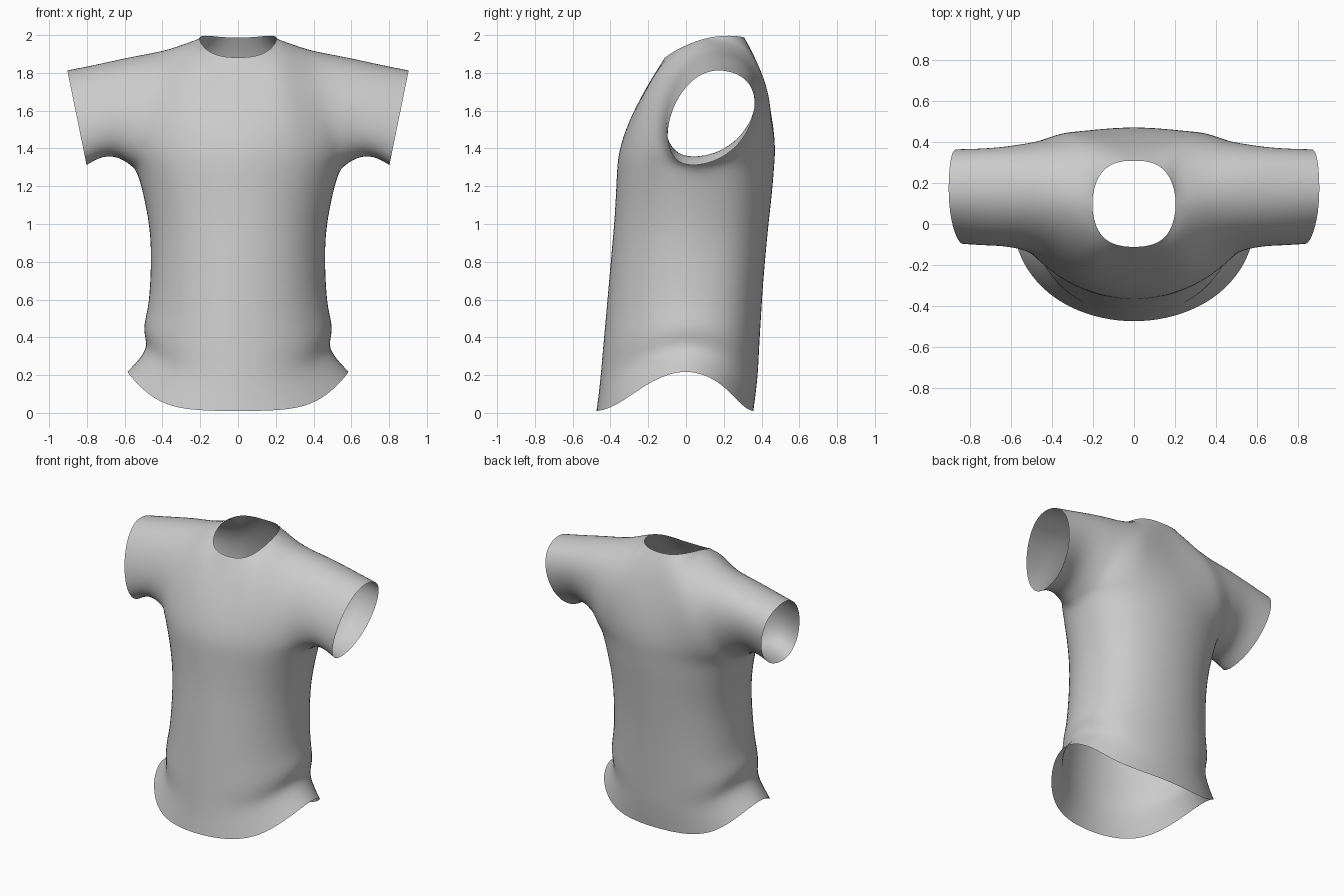
import bpy, bmesh, math
from mathutils import Vector
from mathutils.geometry import interpolate_bezier

cube = bpy.data.objects.get("Cube")
if cube:
    bpy.data.objects.remove(cube)

# Torso rings: side z, centre z, half width, front y, side y, back y
RINGS = [
    (1.29, 1.30, .55, -.37, .05, .47),
    (1.17, 1.17, .515, -.375, .05, .46),
    (1.00, 1.00, .48, -.385, .04, .44),
    (.85, .84, .47, -.40, .03, .425),
    (.70, .67, .475, -.415, .03, .41),
    (.56, .50, .485, -.43, .02, .40),
    (.45, .34, .52, -.445, .02, .39),
    (.37, .22, .485, -.455, .01, .385),
    (.30, .12, .535, -.465, 0, .375),
    (.24, .01, .60, -.48, 0, .36),
]
ANGLES = [0, 16, 32, 48, 68, 90]
ARMPIT = len(ANGLES) - 1

# Top edge: neck rim (front and back), then the shoulder line to the cuff
NECK = {
    "front": [(0, -.115, 1.88), (.1, -.105, 1.885), (.18, -.05, 1.925)],
    "back": [(0, .31, 1.985), (.1, .305, 1.99), (.18, .24, 2.0)],
}
SHOULDER = [(.215, .1, 1.99), (.36, .15, 1.93), (.5, .17, 1.905),
            (.62, .17, 1.88), (.75, .17, 1.85), (.905, .17, 1.82)]
# Lower seam of the sleeve
UNDERARM = [(.63, .04, 1.35), (.72, .03, 1.355), (.8, .03, 1.305)]

# Curve handles (y at top, y at bottom) for each column
BULGE = {
    "front": [(-.08, .01), (-.08, 0), (-.14, -.01), (-.26, -.04), (-.27, -.15),
              (-.3, -.32), (-.28, -.27), (-.26, -.26), (-.25, -.25)],
    "back": [(.08, .03), (.1, .04), (.2, .08), (.4, .15), (.36, .22),
             (.36, .4), (.35, .37), (.35, .35), (.35, .34)],
}
TOP_DROP = [-.13, -.12, -.08, -.03, -.02, 0, 0, 0, 0]
BOTTOM_RISE = [.2, .2, .2, .18, .12, 0, 0, 0, 0]
STEPS = 9


def ring_point(ring, column, side):
    z_side, z_mid, width, y_front, y_side, y_back = ring
    a = math.radians(ANGLES[column])
    s, c = math.sin(a), max(math.cos(a), 0)
    if side == "front":
        y = y_side + (y_front - y_side) * c
    else:
        y = y_side + (y_back - y_side) * c ** .75
    return Vector((width * s, y, z_mid + (z_side - z_mid) * s ** 4.5))


def column_points(i, side):
    # From the neck or shoulder down to the chest line or sleeve seam
    top = Vector((NECK[side] + SHOULDER)[i])
    if i <= ARMPIT:
        bottom = ring_point(RINGS[0], i, side)
    else:
        bottom = Vector(UNDERARM[i - ARMPIT - 1])
    y_top, y_bottom = BULGE[side][i]
    points = list(interpolate_bezier(
        top, top + Vector((0, y_top, TOP_DROP[i])),
        bottom + Vector((0, y_bottom, BOTTOM_RISE[i])), bottom, STEPS))
    # On down the torso to the hem
    if i <= ARMPIT:
        points += [ring_point(r, i, side) for r in RINGS[1:]]
    return points


# Half shirt: front and back panels sewn along shared edges
bm = bmesh.new()
for side in ("front", "back"):
    columns = [[bm.verts.new(p) for p in column_points(i, side)]
               for i in range(len(TOP_DROP))]
    for left, right in zip(columns, columns[1:]):
        for j in range(min(len(left), len(right)) - 1):
            quad = [left[j], left[j + 1], right[j + 1], right[j]]
            bm.faces.new(quad if side == "front" else quad[::-1])
bmesh.ops.remove_doubles(bm, verts=bm.verts, dist=.0005)
for face in bm.faces:
    face.smooth = True

mesh = bpy.data.meshes.new("shirt")
bm.to_mesh(mesh)
bm.free()
shirt = bpy.data.objects.new("shirt", mesh)
bpy.context.collection.objects.link(shirt)

# Mirror to the other half and smooth the cloth
mirror = shirt.modifiers.new("mirror", "MIRROR")
mirror.use_clip = True
mirror.merge_threshold = .001
subdivision = shirt.modifiers.new("smooth_cloth", "SUBSURF")
subdivision.levels = subdivision.render_levels = 2

# Plain grey cloth
grey = bpy.data.materials.new("grey_cloth")
grey.use_nodes = True
colour = (.6, .6, .6, 1)
grey.diffuse_color = colour
grey.node_tree.nodes["Principled BSDF"].inputs["Base Color"].default_value = colour
mesh.materials.append(grey)
